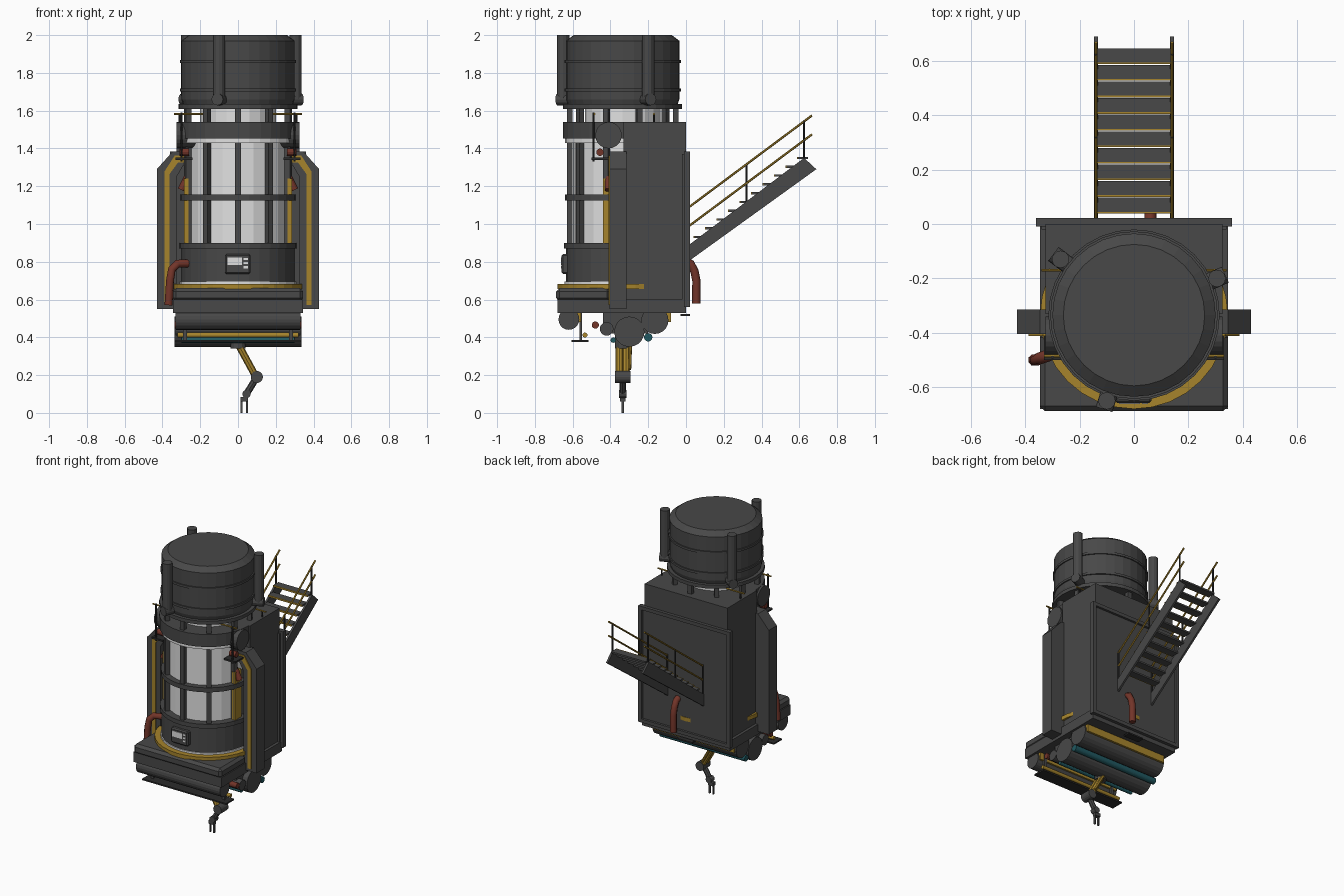
import bpy, bmesh, math
from mathutils import Vector

if "Cube" in bpy.data.objects:
    bpy.data.objects.remove(bpy.data.objects["Cube"])


def material(name, *rgb):
    m = bpy.data.materials.new(name)
    m.use_nodes = True
    m.diffuse_color = (*rgb, 1)
    m.node_tree.nodes["Principled BSDF"].inputs["Base Color"].default_value = (*rgb, 1)
    return m


DARK = material("dark grey steel", .065, .065, .065)
BLACK = material("charcoal", .025, .025, .025)
WHITE = material("pale panel", .75, .75, .75)
YELLOW = material("ochre yellow", .38, .23, .025)
RED = material("rust red", .17, .035, .022)
TEAL = material("teal", .015, .1, .12)
CY = -.335          # depth of the tower axis
SIDES = (("right", -1), ("left", 1))


def finish(name, bm, mat):
    bmesh.ops.recalc_face_normals(bm, faces=bm.faces)
    mesh = bpy.data.meshes.new(name)
    bm.to_mesh(mesh)
    bm.free()
    mesh.materials.append(mat)
    ob = bpy.data.objects.new(name, mesh)
    bpy.context.collection.objects.link(ob)
    return ob


def box(name, xs, ys, zs, mat, bevel=0):
    bm = bmesh.new()
    bmesh.ops.create_cube(bm, size=1)
    for v in bm.verts:
        v.co = [(a + b) / 2 + c * (b - a) for c, (a, b) in zip(v.co, (xs, ys, zs))]
    ob = finish(name, bm, mat)
    if bevel:
        mod = ob.modifiers.new("edge", 'BEVEL')
        mod.width, mod.segments = bevel, 1
    return ob


def rod(name, a, b, r, mat, sides=12):
    a, b = Vector(a), Vector(b)
    bm = bmesh.new()
    bmesh.ops.create_cone(bm, cap_ends=True, segments=sides, radius1=r, radius2=r, depth=(b - a).length)
    ob = finish(name, bm, mat)
    ob.rotation_euler = (b - a).to_track_quat('Z', 'Y').to_euler()
    ob.location = (a + b) / 2
    return ob


def lathe(name, profile, mat, sides=32, closed=False):
    """Turn a radius/height profile around the tower axis."""
    bm = bmesh.new()
    rings = []
    for r, z in profile:
        angles = [math.tau * k / sides for k in range(sides)]
        rings.append([bm.verts.new((r * math.sin(t), CY - r * math.cos(t), z)) for t in angles])
    pairs = list(zip(rings, rings[1:])) + ([(rings[-1], rings[0])] if closed else [])
    for lo, hi in pairs:
        for k in range(sides):
            j = (k + 1) % sides
            bm.faces.new((lo[k], lo[j], hi[j], hi[k]))
    bmesh.ops.remove_doubles(bm, verts=bm.verts, dist=.0001)
    return finish(name, bm, mat)


def hoop(name, r0, r1, z0, z1, mat):
    return lathe(name, [(r0, z0), (r1, z0), (r1, z1), (r0, z1)], mat, closed=True)


def prism(name, points, place, lo, hi, mat):
    """Extrude a flat outline; place(u, v, w) maps it into space."""
    bm = bmesh.new()
    ends = [[bm.verts.new(place(u, v, w)) for u, v in points] for w in (lo, hi)]
    bm.faces.new(ends[0])
    bm.faces.new(ends[1])
    for k in range(len(points)):
        j = (k + 1) % len(points)
        bm.faces.new((ends[0][k], ends[0][j], ends[1][j], ends[1][k]))
    return finish(name, bm, mat)


def pipe(name, points, r, mat):
    curve = bpy.data.curves.new(name, 'CURVE')
    curve.dimensions = '3D'
    curve.bevel_depth, curve.bevel_resolution, curve.use_fill_caps = r, 2, True
    line = curve.splines.new('POLY')
    line.points.add(len(points) - 1)
    for p, co in zip(line.points, points):
        p.co = (*co, 1)
    ob = bpy.data.objects.new(name, curve)
    bpy.context.collection.objects.link(ob)
    curve.materials.append(mat)
    return ob


# Upper tank with hoops and flange
lathe("upper_tank", [(0, 1.63), (.29, 1.63), (.3, 1.66), (.3, 1.97), (.26, 2), (0, 2)], DARK)
for z in (1.71, 1.86):
    hoop("tank_hoop", .29, .308, z - .008, z + .008, DARK)
hoop("tank_flange", .19, .315, 1.61, 1.635, DARK)

# Exhaust stacks beside the tank, each with a rounded foot
for x, y in ((-.27, -.13), (.305, -.2), (-.1, -.65)):
    rod("stack", (x, y, 1.66), (x, y, 2), .032, DARK)
    inward = (Vector((0, CY, 1.66)) - Vector((x, y, 1.66))).normalized() * .06
    foot = Vector((x, y, 1.66))
    rod("stack_elbow", foot - inward * .55, foot + inward, .032, DARK)

# Glazed core and cage
lathe("upper_core", [(0, 1.44), (.2, 1.44), (.2, 1.64), (0, 1.64)], WHITE, 20)
lathe("main_core", [(0, .85), (.262, .85), (.262, 1.46), (0, 1.46)], WHITE, 20)
hoop("pale_collar", .25, .305, 1.43, 1.452, WHITE)
hoop("top_band", .19, .315, 1.452, 1.54, DARK)
hoop("middle_band", .265, .305, 1.125, 1.157, DARK)
hoop("lower_band", .25, .31, .87, .9, DARK)
lathe("drum", [(0, .64), (.3, .64), (.3, .87), (0, .87)], DARK)
for k in range(10):
    t = math.tau * k / 10
    for z0, z1 in ((.88, 1.46), (1.53, 1.62)):
        bar = box("cage_bar", (-.015, .015), (-.295, -.265), (z0, z1), DARK)
        bar.location, bar.rotation_euler = (0, CY, 0), (0, 0, t)

# Base and yellow walkway ring
box("base", (-.345, .345), (-.68, 0), (.53, .6), DARK)
box("front_base_slab", (-.345, .345), (-.688, -.4), (.59, .66), DARK, .018)
hoop("walkway_ring", .29, .345, .655, .682, YELLOW)
hoop("walkway_lip", .29, .307, .68, .695, WHITE)

# Rear housing with framed back panel
box("rear_housing", (-.325, .325), (-.33, 0), (.58, 1.54), DARK)
box("back_panel", (-.34, .34), (-.02, .006), (.57, 1.37), DARK)
for name, s in SIDES:
    box(name + "_frame_post", sorted((s * .335, s * .36)), (-.01, .022), (.56, 1.385), DARK)
for z in (.56, 1.36):
    box("frame_rail", (-.36, .36), (-.01, .022), (z, z + .025), DARK)
box("rear_hitch", (-.06, .06), (-.03, .02), (.513, .523), BLACK)

# Control panel
box("control_panel", (-.07, .065), (-.658, -.62), (.735, .84), DARK, .008)
box("control_screen", (-.055, .022), (-.662, -.657), (.782, .822), WHITE)
for k in range(3):
    box("button", (.03, .052), (-.662, -.657), (.765 + k * .022, .777 + k * .022), WHITE)

# Side pillars, service platforms, ducts and rails
outline = [(.43, .55), (.43, 1.29), (.345, 1.385), (.235, 1.385), (.235, 1.31),
           (.29, 1.31), (.325, 1.25), (.325, .55)]
stripe = [(.388, .57), (.388, 1.28), (.335, 1.362), (.22, 1.362), (.22, 1.325),
          (.318, 1.325), (.362, 1.265), (.362, .57)]
for name, s in SIDES:
    def across(u, v, w):
        return s * u, w, v
    prism(name + "_pillar", outline, across, -.405, -.315, DARK)
    prism(name + "_pillar_stripe", stripe, across, -.411, -.404, YELLOW)
    rod(name + "_round_duct", (s * .2, -.41, 1.47), (s * .325, -.41, 1.47), .07, DARK, 20)
    box(name + "_yellow_guard", sorted((s * .262, s * .285)), (-.44, -.37), (.9, 1.24), YELLOW)
    rod(name + "_red_fitting", (s * .3, -.41, 1.18), (s * .26, -.41, 1.26), .02, RED)
    rod(name + "_red_lamp", (s * .26, -.455, 1.38), (s * .31, -.455, 1.38), .02, RED)
    box(name + "_small_platform", sorted((s * .24, s * .33)), (-.5, -.41), (1.34, 1.352), BLACK)
    rod(name + "_rail_post", (s * .3, -.49, 1.33), (s * .3, -.49, 1.59), .006, BLACK, 6)
    rod(name + "_front_rail", (s * .16, -.485, 1.582), (s * .33, -.485, 1.582), .006, YELLOW, 6)
    rod(name + "_rear_rail", (s * .2, -.17, 1.582), (s * .34, -.17, 1.582), .006, YELLOW, 6)
    rod(name + "_rear_rail_post", (s * .31, -.17, 1.53), (s * .31, -.17, 1.585), .006, BLACK, 6)

# Red pipes
pipe("front_red_pipe", [(-.25, -.46, .79), (-.32, -.485, .79), (-.35, -.495, .76),
                        (-.36, -.5, .7), (-.368, -.5, .57)], .022, RED)
pipe("rear_red_pipe", [(.06, 0, .8), (.06, .025, .79), (.06, .045, .75),
                       (.06, .055, .7), (.06, .055, .58)], .022, RED)

# Stairs
slope = .73
for name, s in SIDES:
    x = s * .14
    prism(name + "_stringer", [(.01, .8), (.01, .885), (.625, 1.35), (.69, 1.29)],
          lambda u, v, w: (w, u, v), x - .007, x + .007, DARK)
    for z in (.985, 1.085):
        rod(name + "_hand_rail", (x, .01, z), (x, .667, z + .657 * .745), .006, YELLOW, 6)
    for y in (.012, .32, .625):
        rod(name + "_stair_post", (x, y, .85 + y * slope), (x, y, 1.083 + y * .745), .006, BLACK, 6)
for k in range(10):
    y, z = .045 + k * .061, .925 + k * .0465
    box("step", (-.135, .135), (y, y + .052), (z, z + .012), DARK)
    box("step_nosing", (-.135, .135), (y - .006, y), (z, z + .012), YELLOW)

# Cylinders and pipes slung under the base
for name, y, z, r, half, mat in (
        ("large_roller", -.3, .43, .08, .335, DARK), ("rear_roller", -.165, .49, .072, .33, DARK),
        ("front_roller", -.62, .495, .055, .33, DARK), ("small_roller", -.42, .445, .036, .33, DARK),
        ("teal_pipe", -.2, .4, .022, .335, TEAL), ("red_pipe", -.48, .465, .019, .335, RED),
        ("yellow_pipe", -.535, .412, .013, .32, YELLOW), ("teal_line", -.385, .385, .014, .3, TEAL)):
    rod(name, (-half, y, z), (half, y, z), r, mat, 20)
for y in (-.57, -.095):
    box("yellow_bracket", (-.32, .32), (y - .015, y + .015), (.48, .53), YELLOW)
box("front_slat", (-.33, .33), (-.605, -.515), (.375, .385), BLACK)
for x in (-.28, .28):
    box("slat_hanger", (x - .01, x + .01), (-.565, -.55), (.38, .54), DARK)
    box("roller_hanger", (x - .015, x + .015), (-.44, -.2), (.42, .54), DARK)

# Manipulator arm with a two finger gripper
AY = -.335
rod("arm_mount", (0, AY, .34), (0, AY, .42), .04, DARK)
for y in (AY - .018, AY + .018):
    rod("arm_upper_link", (0, y, .365), (.09, y, .2), .019, YELLOW, 8)
rod("arm_brace", (.0, -.295, .37), (.08, -.3, .23), .01, YELLOW, 8)
rod("arm_elbow", (.1, AY - .04, .19), (.1, AY + .04, .19), .032, DARK, 16)
rod("arm_lower_link", (.1, AY, .19), (.045, AY, .1), .018, DARK, 8)
rod("arm_wrist", (.045, AY - .02, .1), (.045, AY + .02, .1), .022, DARK)
box("gripper_palm", (.013, .053), (AY - .014, AY + .014), (.06, .085), DARK)
for x in (.013, .043):
    box("gripper_finger", (x, x + .01), (AY - .006, AY + .006), (0, .065), DARK)
